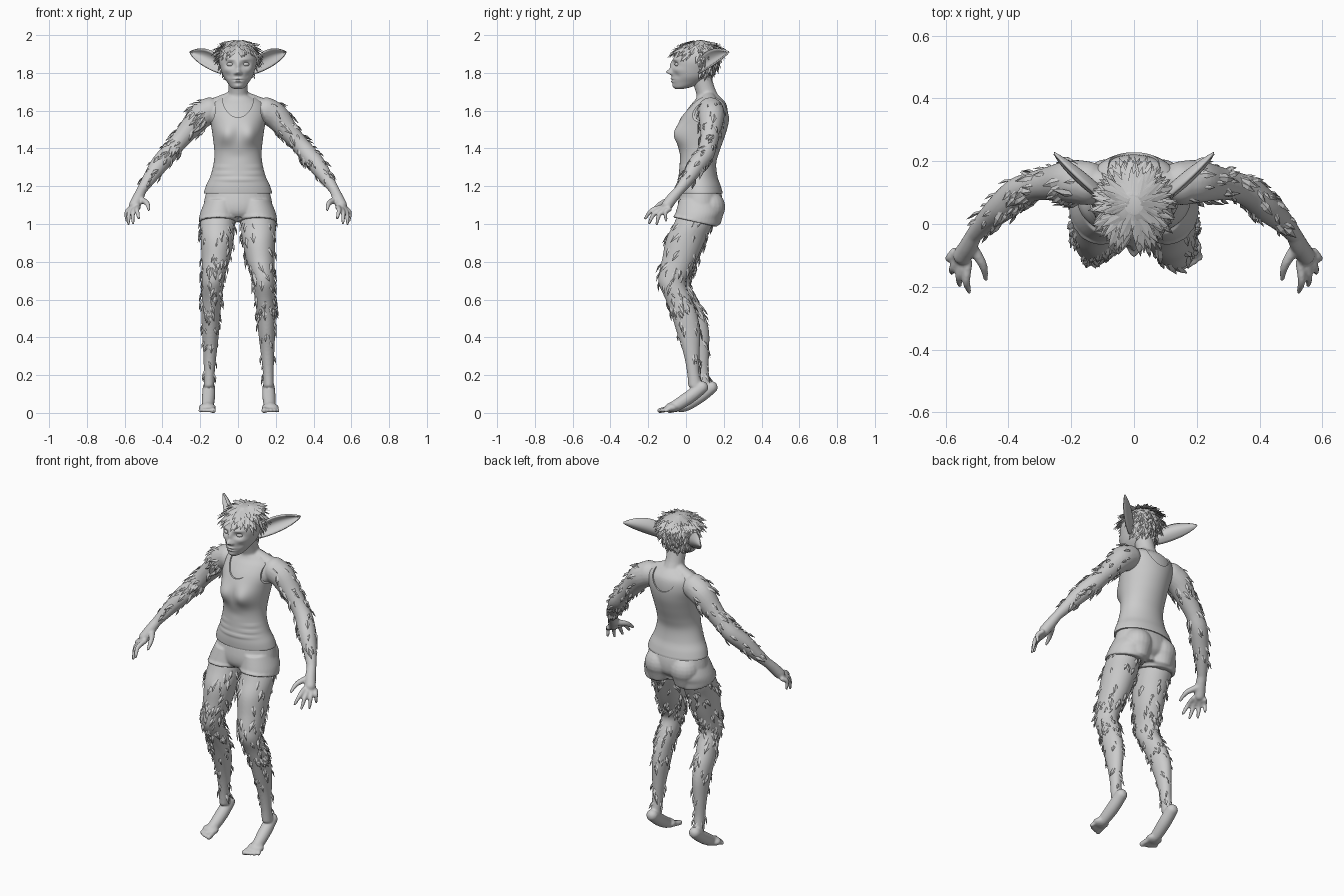
import bpy, bmesh, math, random
from mathutils import Vector, Matrix

random.seed(4)
if "Cube" in bpy.data.objects:
    bpy.data.objects.remove(bpy.data.objects["Cube"])

grey = bpy.data.materials.new("plain grey")
grey.use_nodes = True
grey.diffuse_color = (0.6, 0.6, 0.6, 1)
grey.node_tree.nodes["Principled BSDF"].inputs["Base Color"].default_value = grey.diffuse_color


def finish(bm, name, voxel=0, smooth=True):
    """Turn a bmesh into an object, optionally fused by a voxel remesh."""
    bmesh.ops.recalc_face_normals(bm, faces=bm.faces)
    mesh = bpy.data.meshes.new(name)
    bm.to_mesh(mesh)
    bm.free()
    mesh.materials.append(grey)
    for face in mesh.polygons:
        face.use_smooth = smooth
    obj = bpy.data.objects.new(name, mesh)
    bpy.context.scene.collection.objects.link(obj)
    if voxel:
        fuse = obj.modifiers.new("fuse", "REMESH")
        fuse.mode, fuse.voxel_size, fuse.use_smooth_shade = "VOXEL", voxel, True
        relax = obj.modifiers.new("relax", "SMOOTH")
        relax.factor, relax.iterations = 0.5, 4
    return obj


def resample(rows, steps):
    """Catmull-Rom interpolation between rows of numbers."""
    out = []
    for i in range(len(rows) - 1):
        quad = [rows[max(i - 1, 0)], rows[i], rows[i + 1], rows[min(i + 2, len(rows) - 1)]]
        for k in range(steps):
            t = k / steps
            out.append([b + 0.5 * t * (c - a + t * (2*a - 5*b + 4*c - d + t * (3*(b - c) + d - a)))
                        for a, b, c, d in zip(*quad)])
    return out + [list(rows[-1])]


def skin(bm, rings):
    loops = [[bm.verts.new(p) for p in ring] for ring in rings]
    for low, high in zip(loops, loops[1:]):
        for j in range(len(low)):
            bm.faces.new((low[j - 1], low[j], high[j], high[j - 1]))
    bm.faces.new(loops[0])
    bm.faces.new(loops[-1])
    return rings


def loft(bm, rows, steps=6, seg=36):
    """Level oval rings from rows of (z, centre x, half width, front y, back y)."""
    turns = [math.tau * j / seg for j in range(seg)]
    return skin(bm, [[Vector((cx + w * math.cos(a), (f + b) / 2 + (b - f) / 2 * math.sin(a), z))
                      for a in turns] for z, cx, w, f, b in resample(rows, steps)])


def ball(bm, centre, size):
    place = Matrix.Translation(centre) @ Matrix.Diagonal((*size, 1))
    bmesh.ops.create_uvsphere(bm, u_segments=20, v_segments=12, radius=1, matrix=place)


def tube(bm, points, side=1, steps=6, seg=20):
    """Round limb through points of (x, y, z, radius), with rounded ends."""
    path = resample([(x * side, y, z, r) for x, y, z, r in points], steps)
    spots, rings = [Vector(p[:3]) for p in path], []
    for i, p in enumerate(path):
        along = spots[min(i + 1, len(path) - 1)] - spots[max(i - 1, 0)]
        turn = along.to_track_quat("Z", "Y")
        rings.append([spots[i] + turn @ Vector((math.cos(a), math.sin(a), 0)) * p[3]
                      for a in (math.tau * j / seg for j in range(seg))])
    for end in (0, -1):
        ball(bm, spots[end], [path[end][3]] * 3)
    return skin(bm, rings)


def bump(bm, bumps):
    """Push the front surface out or in around mirrored (x, z, wide, tall, depth) spots."""
    for v in bm.verts:
        middle = 0.06
        if v.co.y < middle:
            push = sum(d * math.exp(-((abs(v.co.x) - x) / w) ** 2 - ((v.co.z - z) / t) ** 2)
                       for x, z, w, t, d in bumps)
            v.co.y -= push * min(1, (middle - v.co.y) / 0.05)


def fur(bm, rings, count, length, allowed, step=1, lift=0.25):
    """Scatter curved pointed tufts over a skinned surface, lying along it."""
    made = 0
    for attempt in range(count * 20):
        if made == count:
            break
        i, j = random.randrange(1, len(rings) - 1), random.randrange(len(rings[0]))
        p = rings[i][j]
        if not allowed(p):
            continue
        made += 1
        out = (p - sum(rings[i], Vector()) / len(rings[i])).normalized()
        along = (rings[i + step][j] - p).normalized()
        across = out.cross(along).normalized()
        along = (along + across * random.uniform(-0.45, 0.45)).normalized()
        size = length * random.uniform(0.6, 1.25)
        tuft = []
        for reach, rise, wide in ((-0.15, -0.1, 0.16), (0.35, 0.12, 0.24), (0.7, lift * 0.7, 0.13),
                                  (1.0, lift, 0.01)):
            mid = p + (along * reach + out * rise) * size
            tuft.append([mid + across * wide * size, mid + out * wide * size * 0.5,
                         mid - across * wide * size, mid - out * wide * size * 0.4])
        skin(bm, tuft)


torso_rows = [(1.165, 0, .174, -.035, .187), (1.2, 0, .163, -.036, .177), (1.25, 0, .14, -.032, .16),
              (1.32, 0, .122, -.027, .153), (1.38, 0, .118, -.03, .168), (1.45, 0, .125, -.04, .193),
              (1.52, 0, .135, -.035, .215), (1.58, 0, .145, -.01, .222), (1.63, 0, .135, .025, .215),
              (1.66, 0, .1, .05, .195), (1.685, 0, .05, .06, .165)]
leg_rows = [(1.08, .1, .085, -.03, .16), (1.0, .108, .092, -.065, .14), (.92, .11, .088, -.105, .105),
            (.82, .118, .076, -.125, .06), (.74, .13, .063, -.143, .02), (.68, .137, .057, -.143, -.002),
            (.6, .142, .053, -.108, .03), (.52, .15, .05, -.078, .06), (.43, .152, .045, -.05, .075),
            (.32, .156, .036, -.015, .072), (.22, .16, .029, .005, .07), (.14, .162, .028, .012, .085)]
arm_path = [(.15, .13, 1.6, .07), (.2, .135, 1.57, .069), (.26, .13, 1.5, .056), (.32, .12, 1.43, .047),
            (.37, .1, 1.37, .049), (.42, .055, 1.31, .047), (.47, .01, 1.24, .036), (.51, -.035, 1.18, .026)]
finger_tips = [(.525, -.215, 1.03), (.555, -.195, 1.005), (.58, -.155, 1.0), (.59, -.105, 1.02)]

body, leg_fur, arm_fur = bmesh.new(), bmesh.new(), bmesh.new()
loft(body, torso_rows)
tube(body, [(0, .13, 1.62, .07), (0, .105, 1.7, .052), (0, .075, 1.8, .055)])

for side in (1, -1):
    # legs: the right one stands a little further back
    def settle(x, y, z):
        back = 0.05 * min(1, max(0, (0.95 - z) / 0.55)) if side < 0 else 0
        return (x * side * (1 - back), y + back, z)

    rows = []
    for z, cx, w, front, back in leg_rows:
        x, front, z = settle(cx, front, z)
        rows.append((z, x, w, front, settle(cx, back, z)[1]))
    rings = loft(body, rows)
    fur(leg_fur, rings, 105, 0.05, lambda p: 0.52 < p.z < 1.02)
    fur(leg_fur, rings, 28, 0.042, lambda p: 0.18 < p.z < 0.52)

    # feet, heels raised
    sole = [(.162, .085, .135, .033), (.164, .02, .085, .035), (.168, -.05, .04, .031), (.17, -.08, .03, .026)]
    tube(body, [(*settle(x, y, z), r) for x, y, z, r in sole])
    ball(body, settle(.171, -.075, .028), (.046, .038, .024))
    for toe in range(5):
        root = settle(.143 + .0145 * toe, -.085, .022)
        tip = settle(.138 + .018 * toe, -.138 + .004 * toe * toe / 2, .013)
        thick = .0145 if toe == 0 else .011
        tube(body, [(*root, thick), (*tip, thick)])

    # arms and hands
    rings = tube(body, arm_path, side)
    fur(arm_fur, rings, 75, 0.05, lambda p: abs(p.x) > 0.17 and p.z > 1.22)
    tube(body, [(.13, .13, 1.615, .05), (.04, .12, 1.66, .04)], side)
    tube(body, [(.51, -.035, 1.18, .026), (.528, -.07, 1.14, .029), (.547, -.1, 1.1, .03)], side)
    for k, tip in enumerate(finger_tips):
        root = Vector((.528 + .015 * k, -.125 + .012 * k, 1.09 - .004 * k))
        knuckle = (root + Vector(tip)) / 2 + Vector((.008, -.012, .012))
        tube(body, [(*root, .014), (*knuckle, .0125), (*tip, .008)], side)
    tube(body, [(.515, -.075, 1.13, .018), (.482, -.13, 1.11, .014), (.472, -.175, 1.075, .008)], side)

finish(body, "body", voxel=.006)
finish(leg_fur, "leg_fur", smooth=False)
finish(arm_fur, "arm_fur", smooth=False)

# tank top: slightly inflated torso with neck and arm openings cut away
tank = bmesh.new()
loft(tank, torso_rows, steps=8, seg=72)
bump(tank, [(.062, 1.475, .042, .05, .03), (.03, 1.235, .09, .008, .005), (.09, 1.265, .06, .007, .005),
            (.1, 1.3, .05, .008, .004), (0, 1.36, .05, .03, -.004)])
bmesh.ops.recalc_face_normals(tank, faces=tank.faces)
tank.normal_update()
for v in tank.verts:
    v.co += v.normal * .007
tank_top = finish(tank, "tank_top")
for name, x, y, z, size in (("neck_cutter", 0, .1, 1.68, (.084, .4, .115)),
                            ("left_arm_cutter", .195, .12, 1.61, (.075, .3, .1)),
                            ("right_arm_cutter", -.195, .12, 1.61, (.075, .3, .1))):
    shape = bmesh.new()
    place = Matrix.Translation((x, y, z)) @ Matrix.Diagonal((*size, 1)) @ Matrix.Rotation(math.pi / 2, 4, "X")
    bmesh.ops.create_cone(shape, cap_ends=True, segments=48, radius1=1, radius2=1, depth=2, matrix=place)
    cutter = finish(shape, name, smooth=False)
    cutter.hide_render = True
    cutter.hide_set(True)
    cut = tank_top.modifiers.new(name, "BOOLEAN")
    cut.object, cut.operation, cut.solver = cutter, "DIFFERENCE", "EXACT"
tank_top.modifiers.new("crisp edges", "EDGE_SPLIT").split_angle = math.radians(40)

# shorts with sloping leg hems
shorts = bmesh.new()
loft(shorts, [(1.03, 0, .14, -.02, .15), (1.06, 0, .178, -.04, .185), (1.1, 0, .182, -.044, .195),
              (1.15, 0, .173, -.036, .19), (1.19, 0, .16, -.025, .175)])
for side in (1, -1):
    loft(shorts, [(1.13, .085 * side, .085, -.035, .17), (1.06, .1 * side, .1, -.055, .185),
                  (1.01, .106 * side, .102, -.068, .165)])
    ball(shorts, (.082 * side, .125, 1.09), (.085, .083, .085))
for v in shorts.verts:
    if v.co.z < 1.03:
        v.co.z -= (v.co.y - .05) * .22
finish(shorts, "shorts", voxel=.006)

# head with modelled face
head = bmesh.new()
scalp = loft(head, [(1.715, 0, .02, -.055, -.015), (1.725, 0, .038, -.064, .03), (1.75, 0, .057, -.072, .09),
                    (1.78, 0, .077, -.075, .13), (1.82, 0, .091, -.075, .153), (1.86, 0, .1, -.07, .167),
                    (1.9, 0, .098, -.054, .17), (1.93, 0, .086, -.032, .16), (1.955, 0, .062, 0, .138),
                    (1.97, 0, .03, .03, .1)], steps=9, seg=96)
bump(head, [(0, 1.84, .011, .026, .012), (0, 1.805, .013, .013, .028), (.014, 1.798, .008, .008, .012),
            (.04, 1.845, .02, .014, -.016), (.04, 1.872, .03, .009, .007), (.066, 1.815, .02, .016, .007),
            (0, 1.769, .022, .005, .008), (0, 1.754, .018, .005, .008), (0, 1.762, .026, .003, -.004),
            (0, 1.73, .02, .01, .006), (.05, 1.785, .015, .016, -.006)])
finish(head, "head")
eyes, ears, hair = bmesh.new(), bmesh.new(), bmesh.new()
for side in (1, -1):
    ball(eyes, (.04 * side, -.042, 1.845), (.02, .018, .012))

    # long pointed ears, cupped towards the front
    base, reach = Vector((.075, .07, 1.825)), Vector((.18, .155, .085))
    facing = Vector((.65, -.75, .1)).normalized()
    rise = facing.cross(reach).normalized()
    rise = rise if rise.z > 0 else -rise
    grid = []
    for i in range(17):
        u = i / 16
        wide = .052 * (0.55 + 1.9 * u) * (1 - u) ** 0.9 + .001
        row = []
        for j in range(11):
            v = j / 5 - 1
            p = base + reach * u + rise * (v * wide + .012 * math.sin(u * math.pi)) + facing * wide * (.7 * v * v - .3)
            row.append(ears.verts.new((p.x * side, p.y, p.z)))
        grid.append(row)
    for a, b in zip(grid, grid[1:]):
        for j in range(10):
            ears.faces.new((a[j], a[j + 1], b[j + 1], b[j]))
finish(eyes, "eyes")
shell = finish(ears, "ears").modifiers.new("thickness", "SOLIDIFY")
shell.thickness, shell.offset = .009, 0

# ragged short hair
fur(hair, scalp, 190, 0.05, lambda p: p.z > 1.895 and p.y > -.04, step=-1, lift=0.5)
fur(hair, scalp, 110, 0.045, lambda p: 1.75 < p.z < 1.9 and p.y > .075, step=-1, lift=0.45)
fur(hair, scalp, 40, 0.04, lambda p: p.z > 1.945, step=-1, lift=0.8)
finish(hair, "hair", smooth=False)
